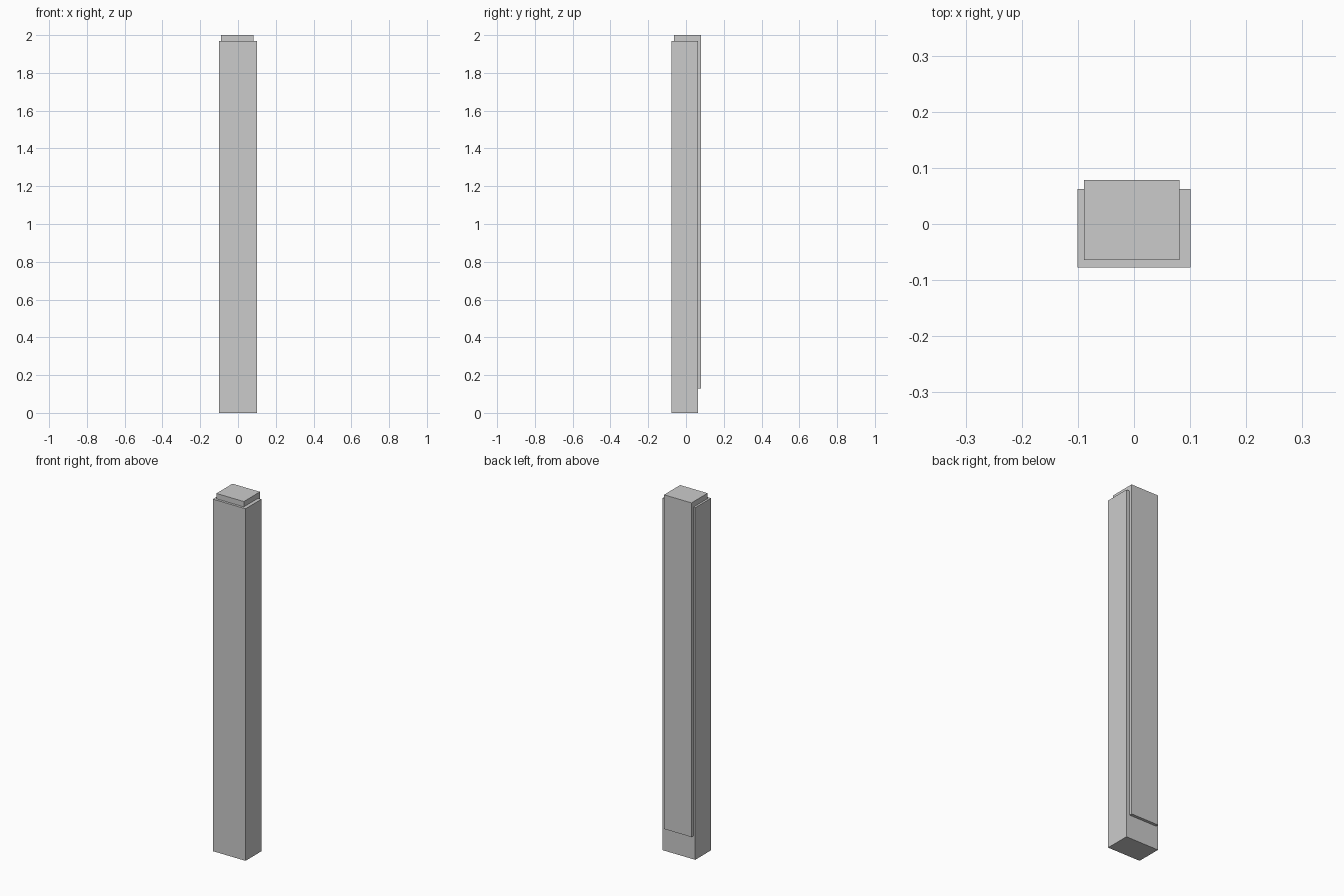
import bpy

if "Cube" in bpy.data.objects:
    bpy.data.objects.remove(bpy.data.objects["Cube"])


def box(name, lo, hi):
    """Axis-aligned box between two corners."""
    centre = [(a + b) / 2 for a, b in zip(lo, hi)]
    bpy.ops.mesh.primitive_cube_add(size=1, location=centre)
    obj = bpy.context.object
    obj.name = name
    obj.scale = [b - a for a, b in zip(lo, hi)]
    bpy.ops.object.transform_apply(location=True, rotation=False, scale=True)
    return obj


# Main post standing on the ground
box("post_body", (-0.101, -0.0775, 0), (0.101, 0.0625, 1.97))

# Inner core, showing above the top and out of the back
box("post_core", (-0.089, -0.064, 0.13), (0.081, 0.0785, 2.0))
